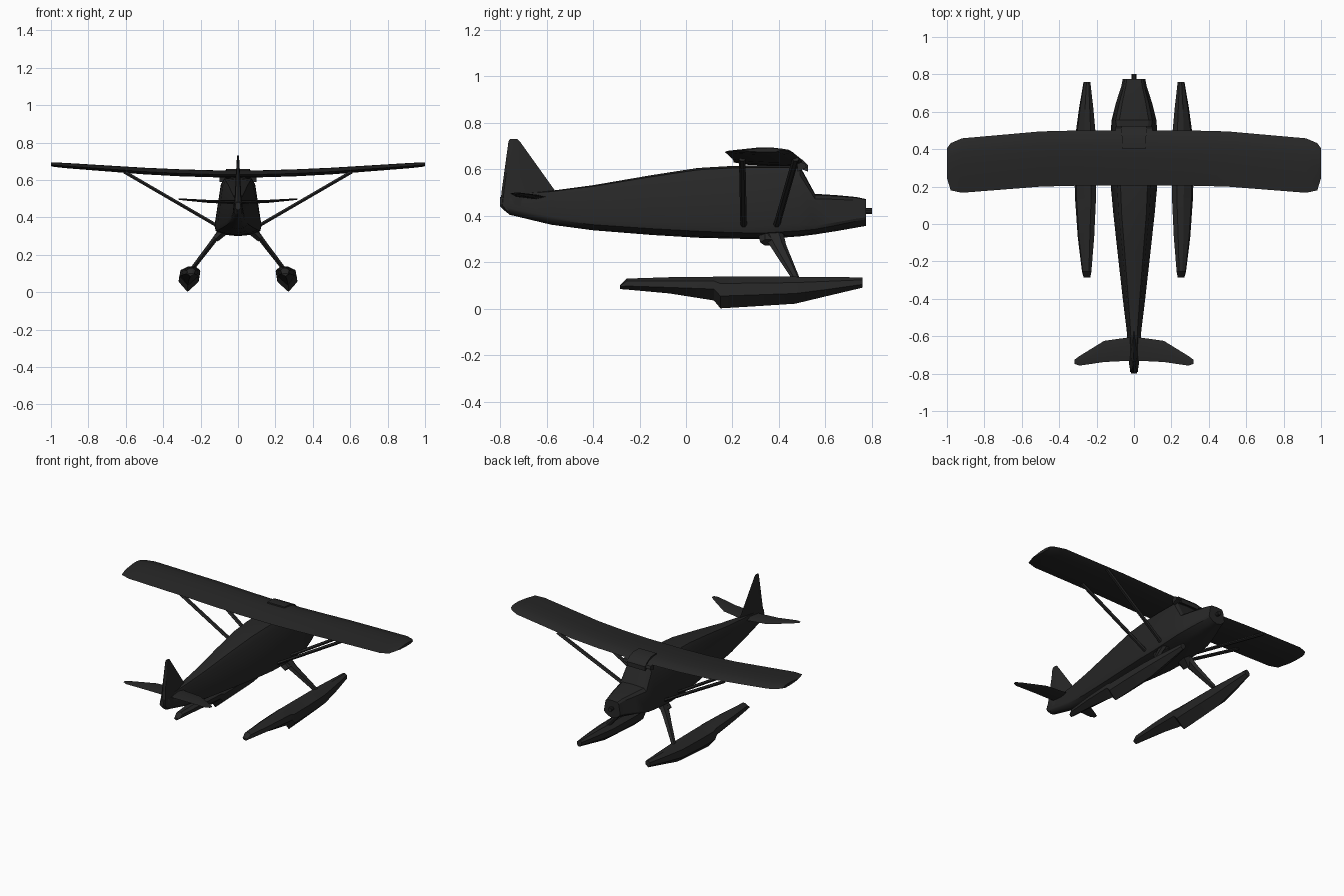
import bpy
import bmesh
from mathutils import Vector

dark = bpy.data.materials.new("dark_paint")
dark.diffuse_color = (0.02, 0.02, 0.02, 1)


def loft(name, rings, mirror=False, angle=30):
    """Skin a row of equal-length closed rings and cap both ends."""
    bm = bmesh.new()
    rows = [[bm.verts.new(p) for p in ring] for ring in rings]
    n = len(rows[0])
    for a, b in zip(rows, rows[1:]):
        for i in range(n):
            j = (i + 1) % n
            bm.faces.new((a[i], a[j], b[j], b[i]))
    bm.faces.new(rows[0])
    bm.faces.new(rows[-1])
    bmesh.ops.recalc_face_normals(bm, faces=bm.faces)
    mesh = bpy.data.meshes.new(name)
    bm.to_mesh(mesh)
    bm.free()
    ob = bpy.data.objects.new(name, mesh)
    bpy.context.collection.objects.link(ob)
    mesh.materials.append(dark)
    bpy.ops.object.select_all(action='DESELECT')
    ob.select_set(True)
    bpy.context.view_layer.objects.active = ob
    bpy.ops.object.shade_smooth_by_angle(angle=angle * 3.14159 / 180)
    if mirror:
        ob.modifiers.new("mirror", 'MIRROR')
    return ob


def both_sides(half):
    """Complete a half section whose first and last points lie on x = 0."""
    return half + [(-x, y, z) for x, y, z in half[-2:0:-1]]


# Fuselage: y, top half width, lower half width, top z, lower corner z, keel z
stations = [
    (-0.80, 0.012, 0.015, 0.480, 0.450, 0.440),
    (-0.76, 0.018, 0.025, 0.495, 0.425, 0.405),
    (-0.58, 0.022, 0.038, 0.508, 0.385, 0.362),
    (-0.40, 0.038, 0.060, 0.532, 0.362, 0.338),
    (-0.15, 0.062, 0.088, 0.575, 0.345, 0.318),
    (0.05, 0.082, 0.110, 0.606, 0.334, 0.306),
    (0.20, 0.090, 0.124, 0.615, 0.328, 0.302),
    (0.33, 0.092, 0.126, 0.617, 0.326, 0.300),
    (0.49, 0.090, 0.124, 0.615, 0.336, 0.312),
    (0.555, 0.098, 0.120, 0.495, 0.342, 0.320),
    (0.65, 0.078, 0.096, 0.489, 0.360, 0.335),
    (0.735, 0.055, 0.068, 0.481, 0.378, 0.350),
    (0.775, 0.048, 0.060, 0.472, 0.385, 0.357),
]
rings = []
for y, wt, wl, zt, zl, zk in stations:
    h = zt - zl
    rings.append(both_sides([
        (0, y, zt), (wt * 0.8, y, zt - 0.03 * h), (wt, y, zt - 0.14 * h),
        (wl, y, zl + 0.1 * h), (wl * 0.94, y, zl),
        (wl * 0.5, y, zk + 0.25 * (zl - zk)), (0, y, zk)]))
loft("fuselage", rings)

# Wing: x, leading y, trailing y, centre z, thickness scale
airfoil = [(0, 0), (0.06, 0.6), (0.25, 1), (0.5, 0.95), (0.8, 0.4), (1, 0),
           (0.8, -0.45), (0.45, -0.7), (0.12, -0.65)]
right = [(0.12, 0.50, 0.205, 0.630, 1), (0.30, 0.50, 0.205, 0.635, 1),
         (0.50, 0.495, 0.200, 0.645, 0.95), (0.92, 0.458, 0.167, 0.675, 0.75),
         (0.98, 0.432, 0.18, 0.680, 0.65), (1.0, 0.405, 0.245, 0.682, 0.5)]
span = [(-x, a, b, z, t) for x, a, b, z, t in right[::-1]] + right
loft("wing", [[(x, a + (b - a) * c, z + 0.022 * t * h) for c, h in airfoil]
              for x, a, b, z, t in span])

# Raised panel over the wing centre, running down to the windshield
loft("wing_centre_fairing", [
    [(-w, y, zt), (w, y, zt), (w, y, zb), (-w, y, zb)] for y, w, zt, zb in
    [(0.40, 0.062, 0.660, 0.63), (0.46, 0.065, 0.659, 0.62),
     (0.50, 0.067, 0.642, 0.60), (0.525, 0.067, 0.618, 0.59)]])
loft("windshield_brow", [
    [(x, 0.48, 0.635), (x, 0.512, 0.625), (x, 0.52, 0.608), (x, 0.48, 0.59)]
    for x in (-0.1, 0.1)])

# Tail fin, built upward: z, rear y, front y, half thickness
loft("tail_fin", [
    [(0, a, z), (w * 0.8, a + 0.01, z), (w, a + 0.35 * (b - a), z), (0, b, z),
     (-w, a + 0.35 * (b - a), z), (-w * 0.8, a + 0.01, z)]
    for z, a, b, w in [(0.42, -0.78, -0.55, 0.026), (0.445, -0.80, -0.55, 0.026),
                       (0.51, -0.793, -0.565, 0.018), (0.72, -0.764, -0.715, 0.006),
                       (0.73, -0.758, -0.725, 0.004)]])

# Tailplane
loft("tailplane", [
    [(x, f, z), (x, f + (r - f) * 0.35, z + t), (x, r, z),
     (x, f + (r - f) * 0.35, z - t)]
    for x, f, r, z, t in [(0, -0.60, -0.73, 0.482, 0.010),
                          (0.04, -0.608, -0.732, 0.482, 0.010),
                          (0.16, -0.625, -0.738, 0.486, 0.008),
                          (0.29, -0.705, -0.757, 0.496, 0.005),
                          (0.317, -0.725, -0.748, 0.498, 0.003)]], mirror=True)

# Floats: y, half width, deck z, chine z, keel z
floats = [(-0.285, 0.018, 0.100, 0.095, 0.085), (-0.255, 0.025, 0.130, 0.098, 0.083),
          (-0.07, 0.044, 0.136, 0.092, 0.066), (0.12, 0.055, 0.138, 0.085, 0.036),
          (0.148, 0.057, 0.138, 0.055, 0.002), (0.30, 0.058, 0.138, 0.060, 0.011),
          (0.47, 0.055, 0.138, 0.066, 0.022), (0.62, 0.038, 0.137, 0.085, 0.058),
          (0.76, 0.018, 0.135, 0.105, 0.091)]
rings = []
for y, w, zd, zc, zk in floats:
    cx = 0.248 + 0.2 * w
    lean = (zc - zk) * 0.2
    zs = zd - 0.35 * (zd - zc)
    rings.append([(cx - w * 0.35 - lean, y, zd), (cx + w * 0.3 - lean, y, zd),
                  (cx + w * 0.85, y, zs), (cx + w, y, zc),
                  (cx + lean, y, zk), (cx - w * 0.85, y, zc), (cx - w, y, zs)])
loft("float", rings, mirror=True, angle=20)


def blade(name, ends):
    """Streamlined strut; each end is a centre point, y half chord, half thickness."""
    axis = (Vector(ends[-1][0]) - Vector(ends[0][0])).normalized()
    side = axis.cross(Vector((0, 1, 0))).normalized()
    loft(name, [[Vector(p) + Vector((0, c * u, 0)) + side * t * v
                 for u, v in [(1, 0), (0.5, 1), (-0.5, 1), (-1, 0), (-0.5, -1), (0.5, -1)]]
                for p, c, t in ends], mirror=True)


# Float legs and their root brackets
blade("float_leg", [((0.095, 0.375, 0.325), 0.044, 0.014),
                    ((0.13, 0.395, 0.275), 0.036, 0.014),
                    ((0.245, 0.475, 0.125), 0.017, 0.011)])
blade("leg_bracket", [((0.07, 0.37, 0.33), 0.062, 0.022),
                      ((0.12, 0.36, 0.285), 0.040, 0.018)])

# Wing struts
blade("front_wing_strut", [((0.105, 0.388, 0.352), 0.015, 0.009),
                           ((0.61, 0.472, 0.645), 0.015, 0.009)])
blade("rear_wing_strut", [((0.105, 0.248, 0.352), 0.014, 0.009),
                          ((0.61, 0.242, 0.645), 0.014, 0.009)])

# Propeller shaft
bpy.ops.mesh.primitive_cylinder_add(vertices=10, radius=0.013, depth=0.05,
                                    location=(0, 0.776, 0.42),
                                    rotation=(1.5708, 0, 0))
shaft = bpy.context.object
shaft.name = "propeller_shaft"
shaft.data.materials.append(dark)
bpy.ops.object.shade_smooth_by_angle()
